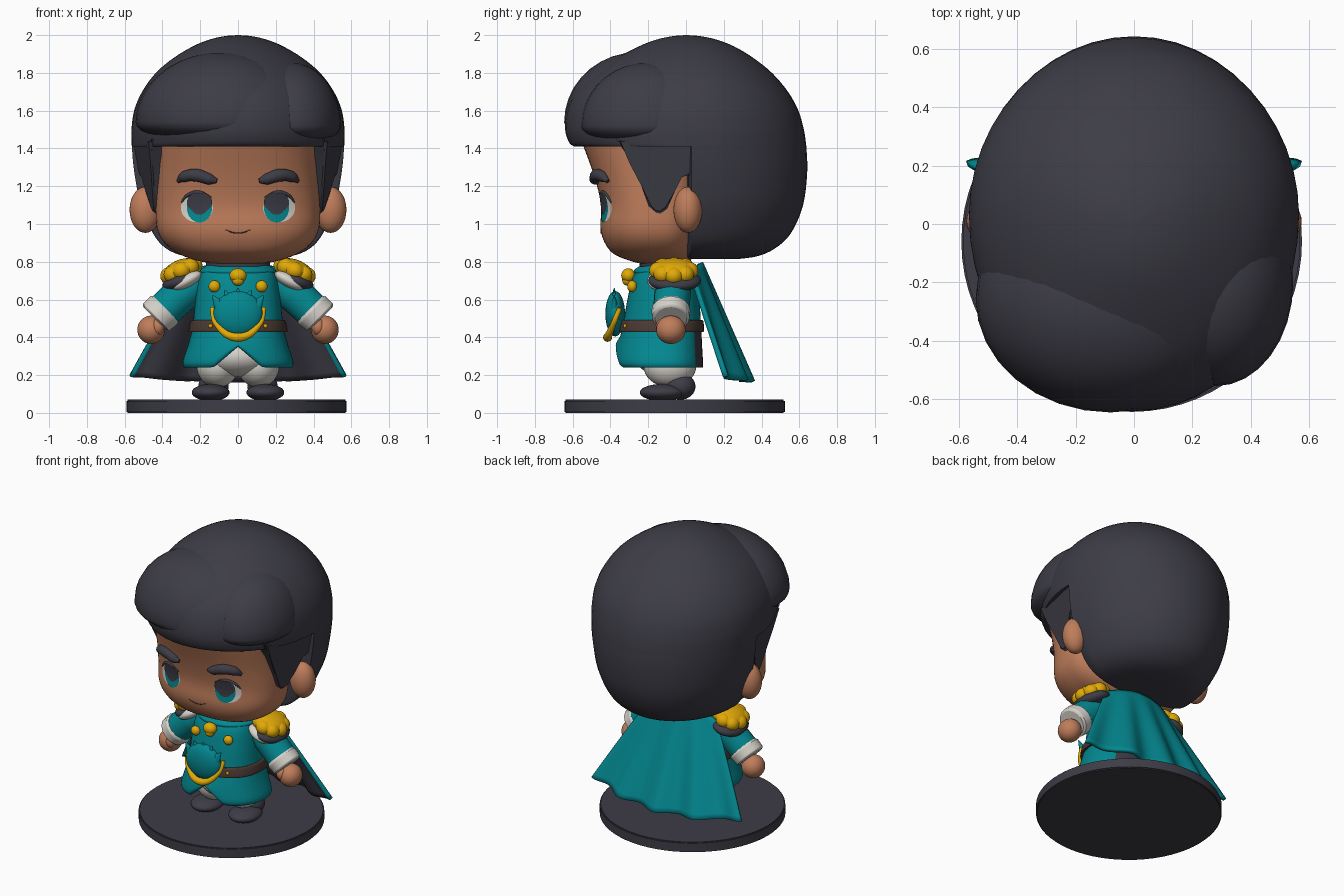
import bpy, bmesh, math
from mathutils import Vector, Matrix
from mathutils.bvhtree import BVHTree

cube = bpy.data.objects.get("Cube")
if cube:
    bpy.data.objects.remove(cube, do_unlink=True)


def material(name, rgb):
    m = bpy.data.materials.new(name)
    m.use_nodes = True
    m.diffuse_color = (*rgb, 1)
    m.node_tree.nodes["Principled BSDF"].inputs["Base Color"].default_value = (*rgb, 1)
    return m


DARK = material("charcoal", (0.047, 0.046, 0.062))
SKIN = material("tan skin", (0.52, 0.205, 0.105))
TEAL = material("teal cloth", (0.001, 0.245, 0.28))
GOLD = material("gold", (0.76, 0.4, 0.002))
WHITE = material("off white", (0.68, 0.65, 0.6))
BROWN = material("brown leather", (0.07, 0.042, 0.034))


def smooth(ob, angle=50):
    bpy.ops.object.select_all(action='DESELECT')
    ob.select_set(True)
    bpy.context.view_layer.objects.active = ob
    bpy.ops.object.shade_smooth_by_angle(angle=math.radians(angle))
    return ob


def finish(name, bm, mat, angle=50, fix=True):
    if fix:
        bmesh.ops.recalc_face_normals(bm, faces=bm.faces[:])
    me = bpy.data.meshes.new(name)
    bm.to_mesh(me)
    bm.free()
    me.materials.append(mat)
    ob = bpy.data.objects.new(name, me)
    bpy.context.collection.objects.link(ob)
    return smooth(ob, angle)


def spline(rows, steps=4):
    """Catmull-Rom interpolation through rows of numbers."""
    rows = [Vector(r) for r in rows]
    out = []
    for i in range(len(rows) - 1):
        a, b, c, d = (rows[min(max(i + k, 0), len(rows) - 1)] for k in (-1, 0, 1, 2))
        for s in range(steps):
            t = s / steps
            out.append(b + (c - a) * t / 2 + (a * 2 - b * 5 + c * 4 - d) * t * t / 2
                       + (b * 3 - a - c * 3 + d) * t ** 3 / 2)
    return out + [rows[-1]]


def loft(name, rows, yc, mat, power=2.0, n=48, caps=True, warp=None):
    """Rows are height, half width, front y, back y."""
    bm = bmesh.new()
    rings = []
    for z, hw, yf, yb in spline(rows):
        ring = []
        for k in range(n):
            a = math.tau * k / n
            c, s = math.cos(a), math.sin(a)
            mid = min(max(yc, yf), yb)
            depth = yb - mid if s > 0 else mid - yf
            x = math.copysign(abs(c) ** (2 / power), c) * max(hw, 0)
            y = mid + math.copysign(abs(s) ** (2 / power), s) * depth
            p = Vector((x, y, z))
            ring.append(bm.verts.new(warp(p) if warp else p))
        rings.append(ring)
    for r, q in zip(rings, rings[1:]):
        for k in range(n):
            bm.faces.new((r[k], r[(k + 1) % n], q[(k + 1) % n], q[k]))
    if caps:
        bm.faces.new(rings[0])
        bm.faces.new(rings[-1])
    return finish(name, bm, mat)


def blob(name, balls, mat, tilt=0, under=1):
    """Ellipsoids given as (centre, radii); under flattens their lower half."""
    bm = bmesh.new()
    for loc, rad in balls:
        m = Matrix.Translation(loc) @ Matrix.Rotation(tilt, 4, 'Y') @ Matrix.Diagonal((*rad, 1))
        ball = bmesh.ops.create_uvsphere(bm, u_segments=32, v_segments=18, radius=1, matrix=m)
        for v in ball["verts"]:
            if v.co.z < loc[2]:
                v.co.z = loc[2] + (v.co.z - loc[2]) * under
    return finish(name, bm, mat)


def tube(name, points, radii, mat):
    cu = bpy.data.curves.new(name, 'CURVE')
    cu.dimensions, cu.bevel_depth, cu.bevel_resolution, cu.use_fill_caps = '3D', 1, 6, True
    sp = cu.splines.new('BEZIER')
    sp.bezier_points.add(len(points) - 1)
    for bp, p, r in zip(sp.bezier_points, points, radii):
        bp.co, bp.radius = p, r
        bp.handle_left_type = bp.handle_right_type = 'AUTO'
    cu.materials.append(mat)
    ob = bpy.data.objects.new(name, cu)
    bpy.context.collection.objects.link(ob)
    bpy.ops.object.select_all(action='DESELECT')
    ob.select_set(True)
    bpy.context.view_layer.objects.active = ob
    bpy.ops.object.convert(target='MESH')
    return smooth(bpy.context.view_layer.objects.active)


# Round stand
bm = bmesh.new()
bmesh.ops.create_cone(bm, cap_ends=True, segments=64, radius1=0.583, radius2=0.583, depth=0.07,
                      matrix=Matrix.Translation((-0.008, -0.06, 0.035)))
bmesh.ops.bevel(bm, geom=[e for e in bm.edges if abs(e.verts[0].co.z - e.verts[1].co.z) < 0.01],
                offset=0.006, segments=2, affect='EDGES')
finish("stand", bm, DARK, 40)

# Head and hair
head = loft("head", [(0.785, 0.05, -0.2, 0), (0.8, 0.19, -0.28, 0.02), (0.84, 0.31, -0.38, 0.04),
                     (0.9, 0.39, -0.43, 0.06), (0.98, 0.43, -0.453, 0.08), (1.1, 0.435, -0.45, 0.1),
                     (1.25, 0.43, -0.485, 0.1), (1.43, 0.43, -0.55, 0.1)], -0.14, SKIN, 2.5, 64)
tree = BVHTree.FromPolygons([v.co for v in head.data.vertices], [p.vertices for p in head.data.polygons])
loft("hair_back", [(0.815, 0.12, 0, 0.28), (0.83, 0.28, 0, 0.38), (0.87, 0.38, 0, 0.47), (0.95, 0.45, 0, 0.555),
                   (1.1, 0.515, 0, 0.62), (1.28, 0.55, 0, 0.642), (1.41, 0.562, 0, 0.637)], 0.03, DARK)
loft("hair_top", [(1.41, 0.562, -0.59, 0.637), (1.43, 0.563, -0.618, 0.635), (1.5, 0.564, -0.64, 0.624),
                  (1.6, 0.55, -0.63, 0.595), (1.7, 0.508, -0.585, 0.54), (1.8, 0.435, -0.485, 0.455),
                  (1.88, 0.34, -0.365, 0.355), (1.94, 0.24, -0.25, 0.255), (1.975, 0.155, -0.16, 0.165),
                  (1.994, 0.075, -0.075, 0.08), (2, 0.005, -0.005, 0.005)], 0.03, DARK)
blob("hair_quiff", [((-0.08, -0.255, 1.54), (0.462, 0.39, 0.37))], DARK, under=0.34)
blob("hair_side_lock", [((0.28, -0.2, 1.52), (0.265, 0.355, 0.335))], DARK, under=0.32)

side_outline = [(-0.37, 1.45), (-0.29, 1.33), (-0.235, 1.2), (-0.195, 1.09), (-0.165, 1.06), (-0.135, 1.055),
                (-0.1, 1.08), (-0.06, 1.17), (-0.03, 1.26), (0.04, 1.26), (0.04, 1.42)]
for s, side in ((1, "left"), (-1, "right")):
    bm = bmesh.new()
    inner = [bm.verts.new((s * 0.405, y, z)) for y, z in side_outline]
    outer = [bm.verts.new((s * (0.45 + (z - 1.055) * 0.18 + (y + 0.14) * 0.22), y, z)) for y, z in side_outline]
    bm.faces.new(inner)
    lid = bm.faces.new(outer)
    for k in range(len(inner)):
        j = (k + 1) % len(inner)
        bm.faces.new((inner[k], inner[j], outer[j], outer[k]))
    bmesh.ops.bevel(bm, geom=lid.edges[:], offset=0.012, segments=3, affect='EDGES')
    finish(side + "_sideburn", bm, DARK)
    blob(side + "_ear", [((s * 0.49, 0.01, 1.075), (0.084, 0.076, 0.122))], SKIN)


# Face details laid on the head surface
def on_face(x, z, lift):
    p = tree.ray_cast(Vector((x, -2, z)), Vector((0, 1, 0)))[0]
    return p - Vector((0, lift, 0))


def disc(name, cx, cz, rx, rz, lift, mat, n=32, rings=5):
    bm = bmesh.new()
    loops = [[bm.verts.new(on_face(cx + rx * r / rings * math.cos(math.tau * k / n),
                                   cz + rz * r / rings * math.sin(math.tau * k / n), lift))
              for k in range(n)] for r in range(1, rings + 1)]
    bm.faces.new(loops[0])
    for a, b in zip(loops, loops[1:]):
        for k in range(n):
            j = (k + 1) % n
            bm.faces.new((a[k], b[k], b[j], a[j]))
    finish(name, bm, mat, fix=False)


for s, side in ((1, "left"), (-1, "right")):
    disc(side + "_eye_white", s * 0.218, 1.085, 0.085, 0.075, 0.003, WHITE)
    disc(side + "_iris", s * 0.204, 1.087, 0.067, 0.079, 0.006, TEAL)
    disc(side + "_pupil", s * 0.204, 1.115, 0.067, 0.054, 0.009, DARK)
    disc(side + "_pupil_lower", s * 0.204, 1.085, 0.042, 0.036, 0.0095, DARK)
    tube(side + "_eyelash", [on_face(s * x, z, 0.002) for x, z in
                             ((0.3, 1.115), (0.265, 1.153), (0.206, 1.168), (0.14, 1.14))],
         [0.004, 0.009, 0.009, 0.004], DARK)
    tube(side + "_eyebrow", [on_face(s * x, z, 0.012) for x, z in
                             ((0.318, 1.226), (0.285, 1.25), (0.22, 1.258), (0.15, 1.237), (0.112, 1.228))],
         [0.01, 0.029, 0.034, 0.029, 0.012], DARK)
tube("mouth", [on_face(x, 0.952 + 4 * x * x, 0) for x in (-0.065, -0.03, 0, 0.03, 0.065)],
     [0.002, 0.003, 0.003, 0.003, 0.002], BROWN)


# Coat with a notch in the front hem and a dark back panel, belt and collar
def hem(p):
    if p.z < 0.4 and p.y < -0.1:
        p.z += (0.4 - p.z) / 0.16 * max(0, 0.11 - 0.85 * abs(p.x))
    return p


coat = loft("coat", [(0.24, 0.285, -0.355, 0.09), (0.27, 0.293, -0.372, 0.09), (0.36, 0.265, -0.36, 0.085),
                     (0.46, 0.24, -0.335, 0.08), (0.6, 0.225, -0.31, 0.07), (0.72, 0.205, -0.28, 0.05),
                     (0.78, 0.17, -0.23, 0.03), (0.81, 0.1, -0.18, 0)], -0.11, TEAL, 2.3, 64, False, hem)
coat.data.materials.append(DARK)
for face in coat.data.polygons:
    face.material_index = int(face.center.y > 0.045 and face.center.z < 0.44)
loft("belt", [(0.428, 0.252, -0.345, 0.085), (0.433, 0.262, -0.357, 0.095),
              (0.485, 0.252, -0.347, 0.092), (0.49, 0.24, -0.335, 0.08)], -0.11, BROWN, 2.3, 64)
loft("coat_collar", [(0.74, 0.2, -0.275, 0.04), (0.755, 0.2, -0.275, 0.04), (0.775, 0.175, -0.25, 0.03)],
     -0.11, TEAL)
loft("neck_band", [(0.77, 0.17, -0.245, 0.03), (0.8, 0.17, -0.245, 0.03)], -0.11, DARK)

# Front crest with pointed top and gold trim
blob("crest", [((0, -0.375, 0.525), (0.13, 0.052, 0.12))], TEAL)
bm = bmesh.new()
for k in range(-2, 3):
    m = (Matrix.Translation((k * 0.052, -0.38, 0.605 - 0.007 * k * k))
         @ Matrix.Rotation(k * 0.3, 4, 'Y') @ Matrix.Diagonal((1, 0.6, 1, 1)))
    bmesh.ops.create_cone(bm, cap_ends=True, segments=16, radius1=0.052, radius2=0.004, depth=0.11, matrix=m)
finish("crest_points", bm, TEAL)
tube("crest_trim", [(-0.137, -0.35, 0.555), (-0.115, -0.385, 0.47), (0, -0.415, 0.4),
                    (0.115, -0.385, 0.47), (0.137, -0.35, 0.555)], [0.013, 0.014, 0.024, 0.014, 0.013], GOLD)
blob("medallion", [((0, -0.305, 0.727), (0.045, 0.038, 0.038)), ((0, -0.31, 0.703), (0.032, 0.028, 0.03))], GOLD)

# Limbs and shoulder pieces
for s, side in ((1, "left"), (-1, "right")):
    blob(side + "_button", [((s * 0.125, -0.285, 0.67), (0.031, 0.026, 0.031))], GOLD)
    blob(side + "_belt_stud", [((s * 0.145, -0.322, 0.46), (0.011, 0.01, 0.011))], GOLD)
    tube(side + "_sleeve", [(s * 0.19, -0.06, 0.71), (s * 0.29, -0.07, 0.635), (s * 0.4, -0.08, 0.535)],
         [0.08, 0.098, 0.095], TEAL)
    tube(side + "_cuff", [(s * 0.383, -0.08, 0.553), (s * 0.393, -0.08, 0.543), (s * 0.433, -0.08, 0.507),
                          (s * 0.44, -0.08, 0.5)], [0.095, 0.103, 0.1, 0.085], WHITE)
    blob(side + "_hand", [((s * 0.46, -0.08, 0.44), (0.073, 0.078, 0.075)),
                          ((s * 0.425, -0.12, 0.455), (0.036, 0.04, 0.045))], SKIN)
    blob(side + "_shoulder_pad", [((s * 0.3, -0.06, 0.7), (0.105, 0.14, 0.05))], DARK, s * 0.35)
    blob(side + "_shoulder_cord", [((s * 0.27, -0.145, 0.7), (0.085, 0.06, 0.035))], WHITE, s * 0.5)
    lumps = [((s * 0.3, -0.065, 0.76), (0.1, 0.12, 0.052))]
    for k in range(8):
        a = math.tau * k / 8
        lumps.append(((s * (0.3 + 0.062 * math.cos(a)), -0.065 + 0.08 * math.sin(a), 0.753 - 0.026 * math.cos(a)),
                      (0.05, 0.05, 0.046)))
    blob(side + "_epaulette", lumps, GOLD, s * 0.35)
    blob(side + "_trouser_leg", [((s * 0.108, -0.085, 0.25), (0.112, 0.14, 0.115))], WHITE)
    blob(side + "_shoe", [((s * 0.145, -0.125, 0.108), (0.1, 0.12, 0.045)),
                          ((s * 0.13, -0.03, 0.14), (0.08, 0.08, 0.07))], DARK)
blob("trouser_seat", [((0, -0.1, 0.3), (0.2, 0.17, 0.11))], WHITE)

# Pleated cape, teal outside and along the side borders, dark inside
bm = bmesh.new()
cols, rows = 64, 20
grid = []
for j in range(rows + 1):
    v = j / rows
    line = []
    for i in range(cols + 1):
        u = 2 * i / cols - 1
        fold = 0.026 * v * math.cos(u * math.pi * 4)
        x = u * (0.25 + 0.325 * v ** 0.95)
        y = 0.09 + 0.25 * v + fold - (0.06 + 0.09 * v) * u * u
        line.append(bm.verts.new((x, y, 0.8 - 0.63 * v + 0.03 * v * u * u - 0.04 * (1 - v) * u * u)))
    grid.append(line)
for a, b in zip(grid, grid[1:]):
    for i in range(cols):
        face = bm.faces.new((a[i], a[i + 1], b[i + 1], b[i]))
        face.material_index = 0 if 0 < i < cols - 1 else 2
cape = finish("cape", bm, TEAL, fix=False)
cape.data.materials.append(DARK)
cape.data.materials.append(TEAL)
solid = cape.modifiers.new("thickness", 'SOLIDIFY')
solid.thickness, solid.offset, solid.material_offset = 0.024, -1, 1
